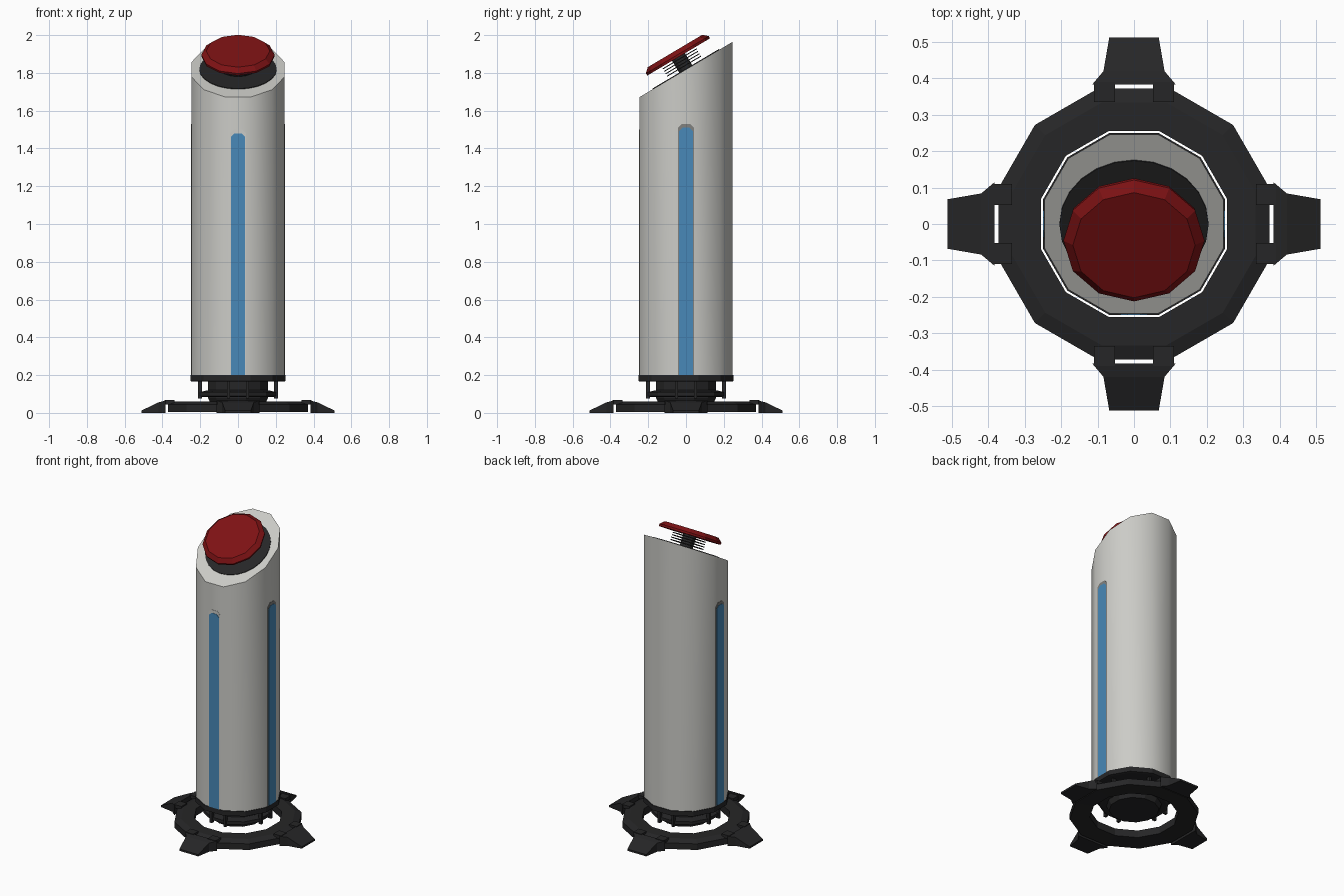
import bpy, bmesh, math
from mathutils import Matrix, Vector

if "Cube" in bpy.data.objects:
    bpy.data.objects.remove(bpy.data.objects["Cube"])


def material(name, rgb):
    m = bpy.data.materials.new(name)
    m.diffuse_color = (*rgb, 1)
    m.use_nodes = True
    m.node_tree.nodes["Principled BSDF"].inputs["Base Color"].default_value = m.diffuse_color
    return m


GREY = material("light grey", (0.60, 0.60, 0.57))
RIM = material("mid grey", (0.22, 0.22, 0.21))
BLUE = material("blue", (0.065, 0.25, 0.48))
RED = material("dark red", (0.21, 0.006, 0.007))
DARK = material("near black", (0.019, 0.019, 0.020))

TILT = math.radians(30.7)
TOP_Z = 1.818          # height of the sloped cap on the axis
PHASE = math.radians(15)


def finish(bm, name, mat, matrix=Matrix(), smooth=False):
    bmesh.ops.recalc_face_normals(bm, faces=bm.faces)
    bm.transform(matrix)
    me = bpy.data.meshes.new(name)
    bm.to_mesh(me)
    bm.free()
    me.materials.append(mat)
    ob = bpy.data.objects.new(name, me)
    bpy.context.collection.objects.link(ob)
    if smooth:
        bpy.ops.object.select_all(action='DESELECT')
        ob.select_set(True)
        bpy.context.view_layer.objects.active = ob
        bpy.ops.object.shade_smooth_by_angle(angle=math.radians(35))
    return ob


def lathe(name, profile, mat, sides=12, phase=PHASE, matrix=Matrix(), ring=False):
    """Revolve (radius, z) points; open ends are capped unless it is a closed ring."""
    bm = bmesh.new()
    loops = []
    for r, z in profile:
        loops.append([bm.verts.new((r * math.cos(phase + 2 * math.pi * i / sides),
                                    r * math.sin(phase + 2 * math.pi * i / sides), z))
                      for i in range(sides)])
    pairs = list(zip(loops, loops[1:]))
    if ring:
        pairs.append((loops[-1], loops[0]))
    else:
        bm.faces.new(loops[0])
        bm.faces.new(loops[-1])
    for a, b in pairs:
        for i in range(sides):
            j = (i + 1) % sides
            bm.faces.new((a[i], a[j], b[j], b[i]))
    return finish(bm, name, mat, matrix)


def box(name, lo, hi, mat, matrix=Matrix()):
    bm = bmesh.new()
    bmesh.ops.create_cube(bm, size=1)
    lo, hi = Vector(lo), Vector(hi)
    for v in bm.verts:
        v.co = Vector((lo[k] + (v.co[k] + 0.5) * (hi[k] - lo[k]) for k in range(3)))
    return finish(bm, name, mat, matrix)


def turn(k):
    return Matrix.Rotation(k * math.pi / 2, 4, 'Z')


# Main tube with a sloped top
bm = bmesh.new()
bmesh.ops.create_cone(bm, cap_ends=True, segments=12, radius1=0.255, radius2=0.255, depth=1)
bmesh.ops.rotate(bm, verts=bm.verts, matrix=Matrix.Rotation(PHASE - min(
    math.atan2(v.co.y, v.co.x) % (math.pi / 6) for v in bm.verts), 3, 'Z'))
for v in bm.verts:
    v.co.z = TOP_Z + v.co.y * math.tan(TILT) if v.co.z > 0 else 0.2
finish(bm, "tube", GREY, smooth=True)


# Light strips on front, right and left, each in a thin rim
def strip(name, half, top, depth, mat, matrix):
    c = half * 0.5
    outline = [(-half, 0.2), (half, 0.2), (half, top - c), (half - c, top),
               (c - half, top), (-half, top - c)]
    bm = bmesh.new()
    face = bm.faces.new([bm.verts.new((0.244, y, z)) for y, z in outline])
    ext = bmesh.ops.extrude_face_region(bm, geom=[face])
    for v in ext["geom"]:
        if isinstance(v, bmesh.types.BMVert):
            v.co.x += depth
    finish(bm, name, mat, matrix)


for label, k, top in (("front", 3, 1.50), ("right", 0, 1.53), ("left", 2, 1.53)):
    strip(label + "_strip_rim", 0.043, top, 0.004, RIM if k != 3 else GREY, turn(k))
    strip(label + "_strip", 0.037, top - 0.02, 0.006, BLUE, turn(k))

# Button assembly, built on the sloped cap plane
tilted = Matrix.Translation((0, 0, TOP_Z)) @ Matrix.Rotation(TILT, 4, 'X')
up = math.pi / 2
lathe("button_seat", [(0.205, -0.003), (0.205, 0.004)], DARK, 24, up, tilted)
lathe("button_stem", [(0.04, 0), (0.04, 0.08)], DARK, 12, up, tilted)
for i in range(4):
    z = 0.018 + i * 0.015
    lathe(f"spring_plate_{i + 1}", [(0.105, z), (0.105, z + 0.005)], DARK, 16, up, tilted)
lathe("button", [(0.192, 0.077), (0.194, 0.09), (0.168, 0.114)], RED, 12, up, tilted)

# Collar, hub and lower flange beneath the tube
lathe("collar", [(0.245, 0.165), (0.259, 0.168), (0.259, 0.2)], DARK)
lathe("hub", [(0.15, 0.05), (0.165, 0.08), (0.165, 0.17)], DARK)
lathe("hub_flange", [(0.195, 0.083), (0.21, 0.09), (0.21, 0.11), (0.165, 0.12)], DARK)

# Ground ring
lathe("ground_ring", [(0.265, 0.012), (0.385, 0.005), (0.385, 0.045), (0.345, 0.06),
                      (0.265, 0.06)], DARK, ring=True)

for k in range(4):
    # Hub brackets
    for s in (-1, 1):
        y = s * 0.05
        box(f"bracket_{k}_{s}", (0.19, y - 0.008, 0.075), (0.212, y + 0.008, 0.17), DARK, turn(k))
    # Wedge foot, lofted along its length: x, half width, top height
    bm = bmesh.new()
    rows = []
    for x, w, top in ((0.383, 0.115, 0.065), (0.42, 0.084, 0.056), (0.512, 0.068, 0.012)):
        rows.append([bm.verts.new(p) for p in ((x, -w, 0), (x, w, 0), (x, w, top), (x, -w, top))])
    bm.faces.new(rows[0])
    bm.faces.new(rows[-1])
    for a, b in zip(rows, rows[1:]):
        for i in range(4):
            j = (i + 1) % 4
            bm.faces.new((a[i], a[j], b[j], b[i]))
    finish(bm, f"foot_{k}", DARK, turn(k))
    # Two clamps hooking the foot over the ring
    for s in (-1, 1):
        ys = sorted((s * 0.052, s * 0.11))
        box(f"foot_clamp_{k}_{s}", (0.335, ys[0], 0.045), (0.39, ys[1], 0.067), DARK, turn(k))
